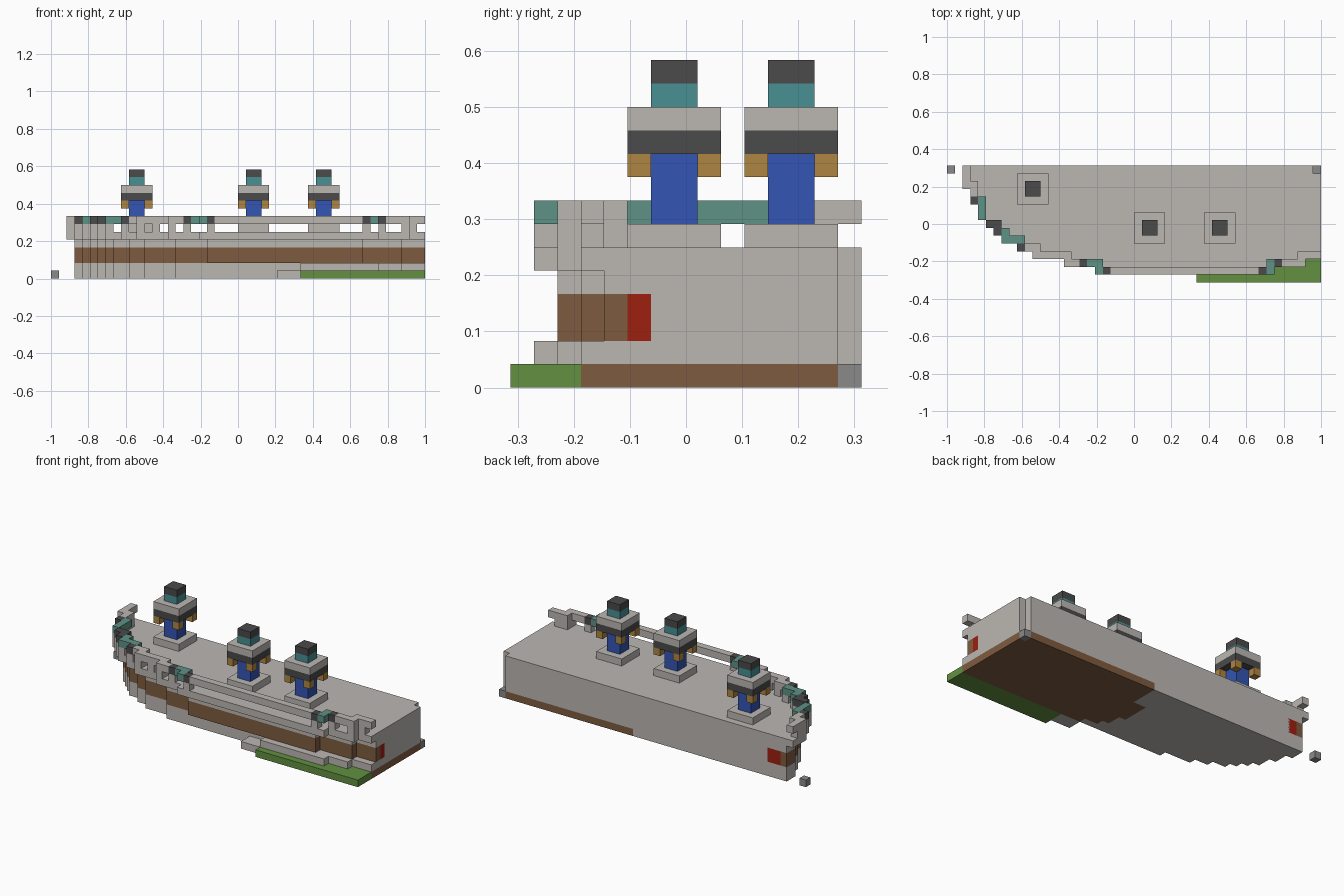
import bpy
import bmesh

if "Cube" in bpy.data.objects:
    bpy.data.objects.remove(bpy.data.objects["Cube"])

UNIT = 2 / 48        # one block; parts below are measured in blocks
DEPTH = 15           # blocks from front to back


def material(name, r, g, b):
    m = bpy.data.materials.new(name)
    m.use_nodes = True
    m.diffuse_color = (r, g, b, 1)
    m.node_tree.nodes["Principled BSDF"].inputs["Base Color"].default_value = (r, g, b, 1)
    return m


stone = material("pale stone", .50, .475, .45)
brown = material("brown", .21, .105, .05)
green = material("green", .122, .279, .051)
red = material("red", .34, .014, .005)
dark = material("charcoal", .069, .069, .069)
patina = material("patina green", .112, .283, .235)
teal = material("teal", .065, .279, .296)
blue = material("blue", .033, .091, .45)
gold = material("gold", .43, .235, .055)
grey = material("mid grey", .254, .254, .254)


def prism(name, outline, z0, z1, mat):
    """Extrude a plan outline between two heights."""
    pts = [p for i, p in enumerate(outline) if p != outline[i - 1]]
    bm = bmesh.new()
    face = bm.faces.new([bm.verts.new(((x - 24) * UNIT, (y - DEPTH / 2) * UNIT, z0 * UNIT))
                         for x, y in pts])
    top = bmesh.ops.extrude_face_region(bm, geom=[face])["geom"]
    bmesh.ops.translate(bm, vec=(0, 0, (z1 - z0) * UNIT),
                        verts=[v for v in top if isinstance(v, bmesh.types.BMVert)])
    bmesh.ops.recalc_face_normals(bm, faces=bm.faces)
    mesh = bpy.data.meshes.new(name)
    bm.to_mesh(mesh)
    bm.free()
    mesh.materials.append(mat)
    obj = bpy.data.objects.new(name, mesh)
    bpy.context.collection.objects.link(obj)
    return obj


def box(name, x0, x1, y0, y1, z0, z1, mat):
    return prism(name, [(x0, y0), (x1, y0), (x1, y1), (x0, y1)], z0, z1, mat)


def stairs(steps, end):
    """Stepped front line from the back left corner to x = end."""
    pts = [(steps[0][0], DEPTH)]
    for i, (x, y) in enumerate(steps):
        x_next = steps[i + 1][0] if i + 1 < len(steps) else end
        pts += [(x, y), (x_next, y)]
    return pts


def inset(steps):
    """Move a stepped front line one block inwards."""
    out, last = [], DEPTH
    for x, y in steps:
        out.append((x + 1 if y < last else x - 1, min(y + 1, DEPTH)))
        last = y
    return out


# Plan lines
bow = [(3, 13), (4, 11), (5, 9), (6, 8), (7, 7), (8, 6), (10, 5), (12, 4), (16, 3)]
band = bow + [(20, 2), (40, 3), (45, 4)]
deck = [(2, 12), (3, 10), (4, 8), (5, 7), (6, 6), (7, 5), (9, 4), (11, 3),
        (15, 2), (19, 1), (42, 2), (46, 3)]
notch = [(48, 14), (47, 14), (47, 15)]

# Foot of the hull, split into stone and brown
split = [(27, 15), (27, 11), (25, 11), (25, 7), (26, 7), (26, 5), (27, 5),
         (27, 4), (29, 4), (29, 3)]
prism("hull_foot_stone", stairs(bow, 29) + split[-2::-1], 0, 1, stone)
prism("hull_foot_brown", split + [(48, 3)] + notch, 0, 1, brown)
prism("hull_lower", stairs(bow, 48) + notch, 1, 2, stone)

# Middle band: brown skin, red lining, stone core
line_red = inset(band)
line_core = inset(line_red)
outer, middle, inner = (stairs(s, 48) for s in (band, line_red, line_core))
prism("band_brown", outer + middle[::-1], 2, 4, brown)
prism("band_red", middle + inner[::-1], 2, 4, red)
prism("band_core", inner + notch, 2, 4, stone)
prism("hull_upper", outer + notch, 4, 5, stone)
prism("deck", stairs(deck, 48) + notch, 5, 6, stone)

# Ground pieces and ledges
box("grass_strip", 32, 48, 0, 3, 0, 1, green)
box("ledge_low", 29, 32, 1, 3, 0, 1, stone)
box("ledge_long", 32, 42, 1, 3, 1, 2, stone)
box("ledge_short", 42, 45, 2, 3, 1, 2, stone)
for name, x in (("corner_block", 47), ("loose_block", 0)):
    box(name, x, x + 1, 14, 15, 0, 1, grey)

# Railing top: x from, x to, y from, y to
rail = {
    stone: [(2, 3, 12, 15), (3, 4, 11, 13), (10, 12, 4, 5), (11, 16, 3, 4),
            (15, 17, 2, 3), (21, 40, 1, 2), (43, 46, 2, 3), (45, 48, 3, 4)],
    patina: [(4, 5, 8, 11), (7, 8, 5, 7), (8, 10, 5, 6), (18, 20, 2, 3),
             (19, 20, 1, 2), (41, 42, 1, 3)],
    dark: [(3, 4, 10, 11), (5, 7, 7, 8), (6, 7, 6, 7), (9, 10, 4, 5), (17, 18, 2, 3),
           (20, 21, 1, 2), (40, 41, 1, 2), (42, 43, 2, 3)],
}
for mat, parts in rail.items():
    for part in parts:
        box("rail_top", *part, 7, 8, mat)

# Railing posts
posts = [(2, 3, 12, 14), (3, 4, 10, 13), (4, 5, 8, 9), (5, 7, 7, 8), (6, 7, 6, 7),
         (7, 8, 5, 7), (9, 10, 4, 6), (11, 12, 3, 5), (13, 14, 3, 4), (15, 16, 2, 4),
         (17, 18, 2, 3), (20, 21, 1, 2), (40, 41, 1, 2), (42, 43, 2, 3),
         (45, 46, 2, 4), (46, 47, 3, 4)]
for part in posts:
    box("rail_post", *part, 6, 7, stone)


def figure(x, y):
    """Small blocky figure on a plinth, from its front left corner."""
    wide = (x, x + 4, y, y + 4)
    slim = (x + 1, x + 3, y + 1, y + 3)
    box("plinth", *wide, 6, 7, stone)
    box("figure_legs", *slim, 7, 10, blue)
    for cx in (x, x + 3):
        for cy in (y, y + 3):
            box("figure_hand", cx, cx + 1, cy, cy + 1, 9, 10, gold)
    box("figure_belt", *wide, 10, 11, dark)
    box("figure_chest", *wide, 11, 12, stone)
    box("figure_head", *slim, 12, 13, teal)
    box("figure_cap", *slim, 13, 14, dark)


for x, y in ((9, 10), (24, 5), (33, 5)):
    figure(x, y)
